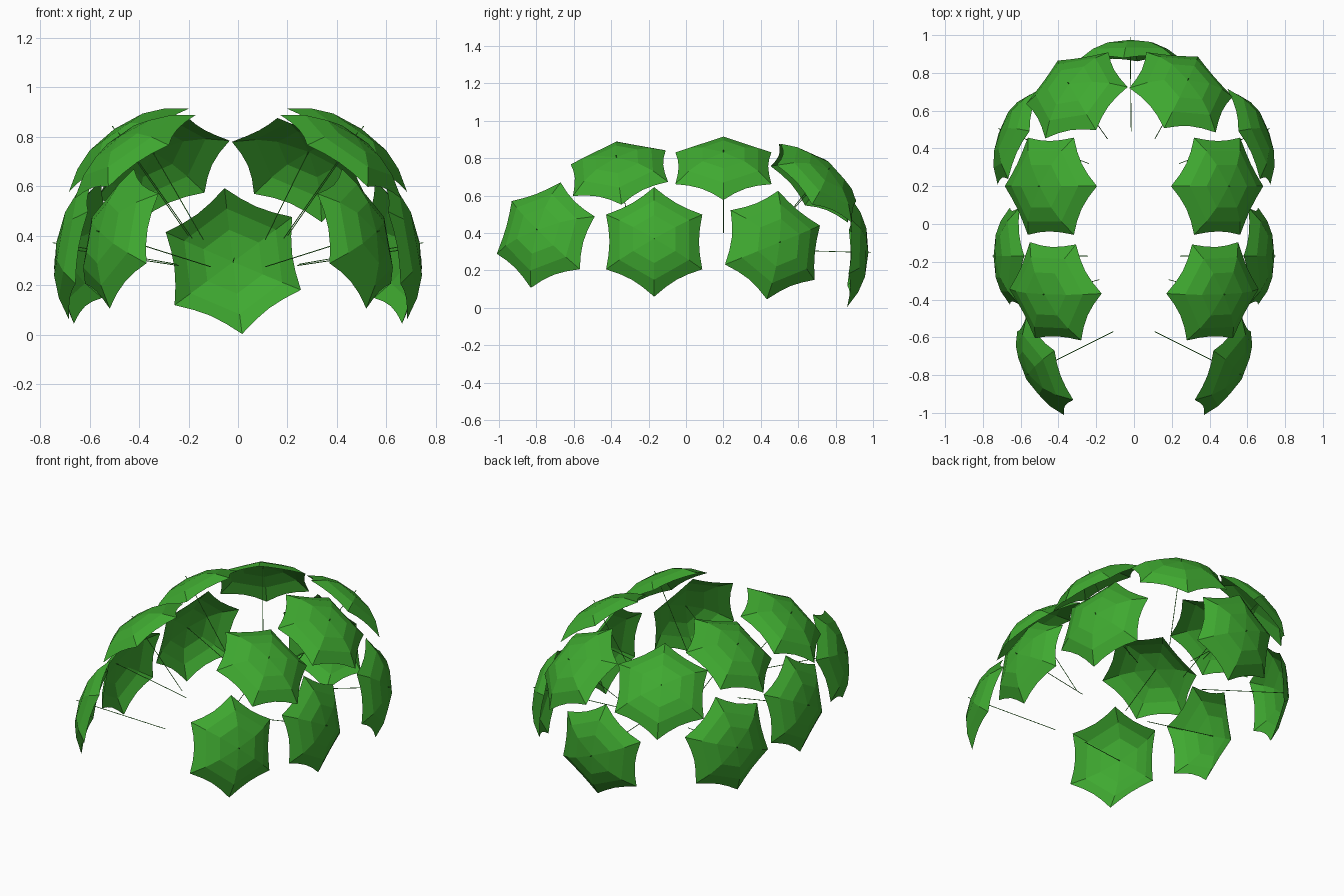
import bpy, bmesh, math
from mathutils import Vector, Matrix

if "Cube" in bpy.data.objects:
    bpy.data.objects.remove(bpy.data.objects["Cube"])

green = bpy.data.materials.new("green_cloth")
green.diffuse_color = (0.05, 0.40, 0.03, 1)
green.use_nodes = True
green.node_tree.nodes["Principled BSDF"].inputs["Base Color"].default_value = green.diffuse_color

RINGS = [(0.13, 0.014), (0.215, 0.048), (0.297, 0.105)]  # rib radius, drop below apex
SCALLOP = 0.018
STEPS = 4   # divisions of each scalloped panel edge


def finish(bm, name, matrix):
    mesh = bpy.data.meshes.new(name)
    bmesh.ops.recalc_face_normals(bm, faces=bm.faces)
    bm.to_mesh(mesh)
    bm.free()
    mesh.materials.append(green)
    obj = bpy.data.objects.new(name, mesh)
    obj.matrix_world = matrix
    bpy.context.collection.objects.link(obj)


def umbrella(name, apex, end, spoke):
    # local frame: z along the shaft, x along one rib
    apex, end = Vector(apex), Vector(end)
    z = (apex - end).normalized()
    x = Vector(spoke)
    x = (x - z * x.dot(z)).normalized()
    frame = Matrix((x, z.cross(x), z)).transposed().to_4x4()
    frame.translation = apex

    # canopy: six panels with straight creases and a scalloped rim
    bm = bmesh.new()
    top = bm.verts.new((0, 0, 0))

    def rib(i, r, d):
        a = i * math.pi / 3
        return Vector((r * math.cos(a), r * math.sin(a), -d))

    grid = [[bm.verts.new(rib(i, r, d)) for i in range(6)] for r, d in RINGS[:-1]]
    r, d = RINGS[-1]
    rim = []
    for i in range(6):
        for s in range(STEPS):
            t = s / STEPS
            p = rib(i, r, d).lerp(rib(i + 1, r, d), t)
            sag = SCALLOP * 4 * t * (1 - t)
            inward = Vector((-p.x, -p.y, 0)).normalized() + Vector((0, 0, 0.7))
            rim.append(bm.verts.new(p + inward * sag))
    for i in range(6):
        j = (i + 1) % 6
        bm.faces.new((top, grid[0][i], grid[0][j]))
        bm.faces.new((grid[0][i], grid[1][i], grid[1][j], grid[0][j]))
        edge = [rim[(i * STEPS + s) % len(rim)] for s in range(STEPS + 1)]
        bm.faces.new([grid[1][i]] + edge + [grid[1][j]])
    finish(bm, name + "_canopy", frame)

    # thin shaft with the tip poking through the canopy
    length = (apex - end).length + 0.015
    bm = bmesh.new()
    bmesh.ops.create_cone(bm, cap_ends=True, segments=6, radius1=0.002, radius2=0.002, depth=length)
    bmesh.ops.translate(bm, verts=bm.verts, vec=(0, 0, 0.015 - length / 2))
    finish(bm, name + "_shaft", frame)


def flip(v):
    return (-v[0], v[1], v[2])


# mirrored pairs: apex, shaft end, direction of one rib
pairs = {
    "front_low": ((0.56, -0.795, 0.417), (0.11, -0.57, 0.275), (-0.05, 0.08, 0.28)),
    "side_low": ((0.735, -0.17, 0.37), (0.245, -0.17, 0.285), (0, 0, 1)),
    "rear_side_low": ((0.705, 0.5, 0.35), (0.24, 0.32, 0.28), (-0.06, 0.03, 0.3)),
    "upper_middle": ((0.50, 0.2, 0.832), (0.2, 0.2, 0.40), (1, 0, 0)),
    "upper_front": ((0.475, -0.372, 0.805), (0.185, -0.295, 0.39), (1, 0.05, -0.7)),
}
for name, (apex, end, spoke) in pairs.items():
    umbrella(name + "_right", apex, end, spoke)
    umbrella(name + "_left", flip(apex), flip(end), flip(spoke))

# rear umbrellas placed individually
umbrella("upper_rear_right", (0.285, 0.762, 0.74), (0.11, 0.45, 0.385), (-0.24, 0.02, 0.1))
umbrella("upper_rear_left", (-0.345, 0.742, 0.74), (-0.14, 0.45, 0.385), (0.27, 0.03, 0.1))
umbrella("rear_low", (-0.02, 0.975, 0.295), (-0.015, 0.49, 0.31), (-0.035, 0, 0.29))
